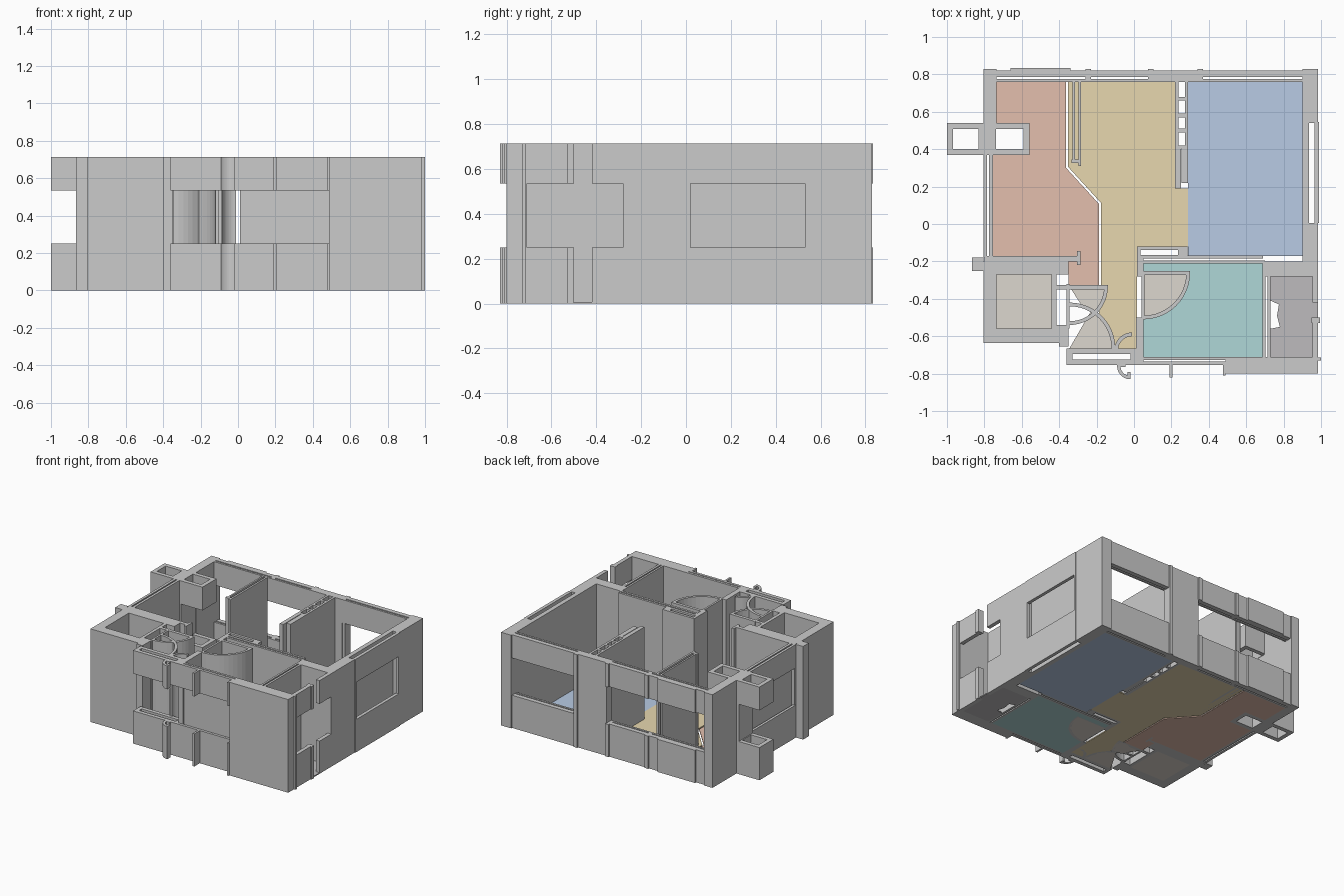
import bpy, bmesh, math

if "Cube" in bpy.data.objects:
    bpy.data.objects.remove(bpy.data.objects["Cube"])

H, SILL, HEAD, FL = 0.713, 0.25, 0.535, 0.008


def prism(name, pts, z0, z1, mat=None):
    """Extrude a 2D outline between two heights."""
    bm = bmesh.new()
    f = bm.faces.new([bm.verts.new((x, y, z0)) for x, y in pts])
    ext = bmesh.ops.extrude_face_region(bm, geom=[f])
    for v in ext["geom"]:
        if isinstance(v, bmesh.types.BMVert):
            v.co.z = z1
    bmesh.ops.recalc_face_normals(bm, faces=bm.faces)
    me = bpy.data.meshes.new(name)
    bm.to_mesh(me)
    bm.free()
    ob = bpy.data.objects.new(name, me)
    bpy.context.collection.objects.link(ob)
    if mat:
        me.materials.append(mat)
    return ob


def rect(x0, x1, y0, y1):
    return [(x0, y0), (x1, y0), (x1, y1), (x0, y1)]


def shape(name, pts, window=False):
    """Full-height wall, or sill and lintel bands around a window."""
    if window:
        prism(name + "_sill", pts, 0, SILL)
        prism(name + "_lintel", pts, HEAD, H)
    else:
        prism(name, pts, 0, H)


def wall(name, x0, x1, y0, y1, window=False):
    shape(name, rect(x0, x1, y0, y1), window)


def ring(name, x0, x1, y0, y1, t, window=False):
    """Four walls round a hollow shaft."""
    wall(name + "_front", x0, x1, y0, y0 + t, window)
    wall(name + "_back", x0, x1, y1 - t, y1, window)
    wall(name + "_left", x0, x0 + t, y0 + t, y1 - t, window)
    wall(name + "_right", x1 - t, x1, y0 + t, y1 - t, window)


def arc_pts(cx, cy, r, a0, a1, n=12):
    return [(cx + r * math.cos(math.radians(a0 + (a1 - a0) * i / n)),
             cy + r * math.sin(math.radians(a0 + (a1 - a0) * i / n))) for i in range(n + 1)]


def arc(name, cx, cy, r, a0, a1, t=0.02, window=False):
    """Curved wall following a door swing."""
    shape(name, arc_pts(cx, cy, r, a0, a1) + arc_pts(cx, cy, r - t, a1, a0), window)


def colour(name, r, g, b):
    m = bpy.data.materials.new(name)
    m.diffuse_color = (r, g, b, 1)
    m.use_nodes = True
    m.node_tree.nodes["Principled BSDF"].inputs["Base Color"].default_value = m.diffuse_color
    return m


# Back wall: pillars, windows as double skins, and small jamb nubs
wall("back_left_corner", -0.805, -0.735, 0.54, 0.83)
wall("back_pillar", 0.1, 0.35, 0.76, 0.82)
for i, (a, b) in enumerate([(-0.735, 0.1), (0.35, 0.9)]):
    wall(f"back_window_outer_{i}", a, b, 0.785, 0.82, True)
    wall(f"back_window_inner_{i}", a, b, 0.76, 0.775, True)
wall("back_window_left_band", -0.66, -0.34, 0.82, 0.833, True)
for i, x in enumerate([-0.26, 0.075, 0.34]):
    wall(f"back_jamb_{i}", x, x + 0.03, 0.765, 0.83, i < 2)
wall("back_right_corner", 0.9, 0.985, 0.54, 0.83)

# Right wall: windowed outer skin, solid inner skin
wall("right_outer_window", 0.965, 0.99, 0.02, 0.53, True)
wall("right_outer_window_jamb_0", 0.965, 0.99, 0.005, 0.02)
wall("right_outer_window_jamb_1", 0.965, 0.99, 0.53, 0.545)
wall("right_inner_skin", 0.9, 0.935, 0.005, 0.545)
wall("right_lower_wall", 0.9, 0.985, -0.2, 0.005)
wall("right_front_block", 0.69, 0.985, -0.28, -0.2)
wall("service_window_back", 0.955, 0.985, -0.42, -0.28, True)
wall("service_window_front", 0.955, 0.985, -0.71, -0.5, True)
wall("service_jamb", 0.95, 0.995, -0.53, -0.5, True)

# Front wall
wall("front_right_wall", 0.49, 0.985, -0.80, -0.71)
wall("front_right_nub", 0.985, 1.0, -0.73, -0.715)
wall("front_window_outer", 0.0, 0.49, -0.755, -0.735, True)
wall("front_window_inner", 0.04, 0.49, -0.727, -0.71)
ring("front_shaft", -0.36, 0.01, -0.755, -0.665, 0.03, True)
wall("front_nub_middle", 0.19, 0.205, -0.82, -0.755, True)
wall("front_nub_right", 0.475, 0.49, -0.81, -0.755, True)
arc("entry_hook", -0.02, -0.76, 0.07, 180, 270, 0.018, True)
wall("entry_hook_end", -0.035, -0.018, -0.83, -0.79, True)
wall("entry_hook_top", -0.09, -0.045, -0.765, -0.75, True)

# Front left room
wall("left_room_left", -0.805, -0.735, -0.635, -0.2)
wall("left_room_front", -0.735, -0.36, -0.635, -0.56)
wall("left_room_front_nub", -0.4, -0.35, -0.655, -0.56)
wall("left_room_back", -0.735, -0.35, -0.27, -0.2)
wall("left_room_right", -0.44, -0.415, -0.56, -0.27)
wall("left_room_skin", -0.36, -0.345, -0.56, -0.32)
wall("left_room_bridge_0", -0.415, -0.36, -0.35, -0.325)
wall("left_room_bridge_1", -0.415, -0.36, -0.56, -0.54)
wall("left_side_nub", -0.865, -0.805, -0.25, -0.18)

# Left wall and the projecting shaft
wall("left_wall_outer", -0.805, -0.785, -0.18, 0.37, True)
wall("left_wall_inner", -0.775, -0.755, -0.18, 0.37)
wall("left_wall_end", -0.825, -0.74, 0.37, 0.54)
ring("left_shaft_outside", -1.0, -0.8, 0.37, 0.54, 0.032, True)
ring("left_shaft_inside", -0.77, -0.56, 0.37, 0.54, 0.032, True)
wall("bedroom_front_wall", -0.8, -0.285, -0.2, -0.172)
wall("bedroom_front_stub", -0.305, -0.285, -0.22, -0.145)

# Partition between bedroom and living room
wall("partition_left_skin", -0.328, -0.315, 0.34, 0.76)
wall("partition_left_skin_b", -0.298, -0.283, 0.31, 0.76)
wall("partition_left_end", -0.335, -0.283, 0.325, 0.345)

# Partition between living room and main room, with steps and closing pieces
wall("partition_right_skin", 0.22, 0.237, 0.4, 0.76)
wall("partition_right_skin_b", 0.272, 0.29, 0.4, 0.76)
wall("partition_right_low", 0.22, 0.25, 0.19, 0.4)
wall("partition_right_step", 0.255, 0.29, 0.22, 0.4)
for i, y in enumerate([0.4, 0.49, 0.57, 0.66]):
    wall(f"partition_right_web_{i}", 0.225, 0.28, y, y + 0.02)

# Bathroom walls
wall("bath_back_wall", 0.02, 0.69, -0.185, -0.168)
wall("bath_back_wall_b", 0.02, 0.70, -0.212, -0.195)
ring("bath_duct", 0.015, 0.285, -0.185, -0.12, 0.02)
wall("bath_duct_end", 0.235, 0.285, -0.18, -0.12)
wall("bath_left_upper", 0.015, 0.05, -0.28, -0.17)
wall("bath_left_lower", 0.01, 0.05, -0.735, -0.5)
wall("bath_right_skin", 0.688, 0.703, -0.71, -0.2)
wall("bath_right_skin_b", 0.713, 0.73, -0.71, -0.28)

# Doors and their swings
wall("bath_door", 0.035, 0.3, -0.272, -0.25)
wall("bath_door_edge", 0.04, 0.055, -0.5, -0.27)
arc("bath_door_swing", 0.05, -0.26, 0.25, -90, 0)
wall("hall_door", -0.35, -0.14, -0.35, -0.325)
arc("hall_door_swing", -0.345, -0.335, 0.205, -90, 0)
arc("entry_door_swing", -0.345, -0.665, 0.245, 0, 90)
arc("entry_side_swing", -0.01, -0.675, 0.095, 90, 180)

# Coloured floors, separated by narrow seams
clay = colour("clay", 0.77, 0.52, 0.42)
sand = colour("sand", 0.80, 0.68, 0.43)
blue = colour("blue", 0.48, 0.60, 0.78)
teal = colour("teal", 0.43, 0.68, 0.68)
slate = colour("slate", 0.51, 0.50, 0.51)
stone = colour("stone", 0.72, 0.68, 0.62)
prism("bedroom_floor", [(-0.735, 0.76), (-0.363, 0.76), (-0.363, 0.3), (-0.187, 0.107), (-0.187, -0.325),
                        (-0.35, -0.325), (-0.35, -0.18), (-0.755, -0.18), (-0.755, 0.37), (-0.56, 0.37),
                        (-0.56, 0.54), (-0.735, 0.54)], 0, FL, clay)
prism("living_floor", [(-0.352, 0.76), (0.22, 0.76), (0.22, 0.19), (0.29, 0.19), (0.29, -0.12), (0.015, -0.12),
                       (0.015, -0.665), (-0.105, -0.665), (-0.12, -0.57), (-0.19, -0.48), (-0.14, -0.33),
                       (-0.177, -0.325), (-0.177, 0.113), (-0.352, 0.305)], 0, FL, sand)
prism("main_room_floor", rect(0.29, 0.9, -0.17, 0.76), 0, FL, blue)
prism("bath_floor", [(0.30, -0.212), (0.69, -0.212), (0.69, -0.71), (0.05, -0.71), (0.05, -0.51)]
      + arc_pts(0.05, -0.26, 0.25, -90, 0), 0, FL, teal)
prism("bath_floor_strip", rect(0.05, 0.3, -0.255, -0.212), 0, FL, teal)
prism("bath_door_floor", [(0.05, -0.26)] + arc_pts(0.05, -0.26, 0.24, -90, 0), 0, FL, stone)
prism("entry_floor", [(-0.345, -0.665)] + arc_pts(-0.345, -0.665, 0.235, 0, 60), 0, FL, stone)
prism("hall_door_floor", [(-0.345, -0.335), (-0.27, -0.45)] + arc_pts(-0.345, -0.335, 0.2, -40, 0), 0, FL, stone)
prism("left_room_floor", rect(-0.735, -0.44, -0.56, -0.27), 0, FL, stone)
prism("service_floor", [(0.73, -0.28), (0.955, -0.28), (0.955, -0.42), (0.985, -0.42), (0.985, -0.5),
                        (0.955, -0.5), (0.955, -0.71), (0.73, -0.71), (0.73, -0.56), (0.78, -0.55),
                        (0.765, -0.49), (0.775, -0.43), (0.73, -0.41)], 0, FL, slate)
